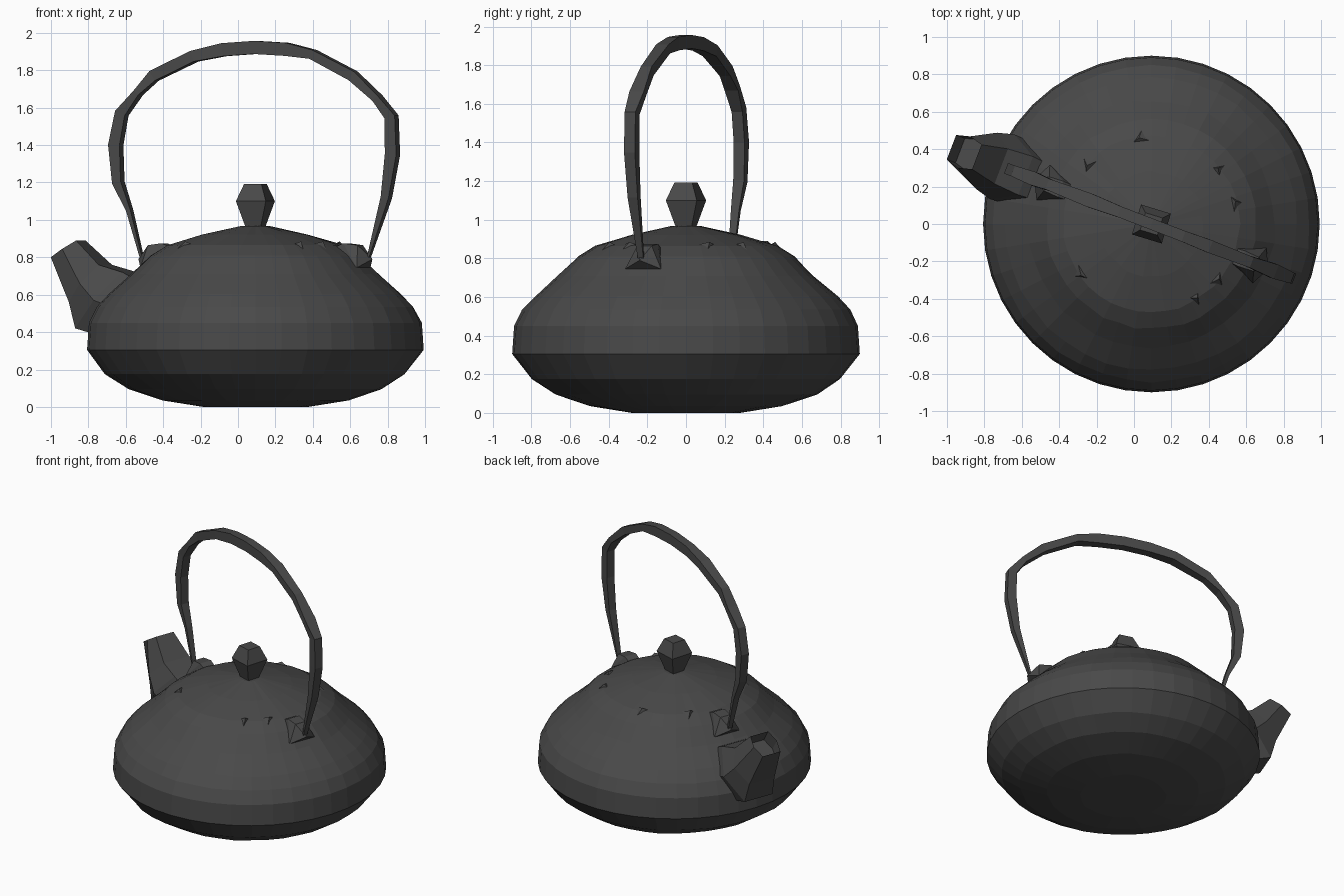
import bpy, bmesh, math, random
from mathutils import Vector, Matrix

random.seed(4)
cube = bpy.data.objects.get("Cube")
if cube:
    bpy.data.objects.remove(cube)

iron = bpy.data.materials.new("dark iron")
iron.use_nodes = True
COLOUR = (0.066, 0.066, 0.066, 1)
iron.diffuse_color = COLOUR
iron.node_tree.nodes["Principled BSDF"].inputs["Base Color"].default_value = COLOUR

# Local frame: centred on the body axis, +x toward the right hand lug
AXIS = Matrix.Translation((0.093, 0, 0))
TURNED = AXIS @ Matrix.Rotation(math.radians(-21), 4, "Z")


def finish(name, bm, frame=AXIS):
    bmesh.ops.recalc_face_normals(bm, faces=bm.faces)
    bm.transform(frame)
    mesh = bpy.data.meshes.new(name)
    bm.to_mesh(mesh)
    bm.free()
    mesh.materials.append(iron)
    obj = bpy.data.objects.new(name, mesh)
    bpy.context.collection.objects.link(obj)
    return obj


def loft(sections):
    """Join equal sized rings of points; returns the mesh and its two caps."""
    bm = bmesh.new()
    rings = [[bm.verts.new(p) for p in ring] for ring in sections]
    n = len(rings[0])
    for a, b in zip(rings, rings[1:]):
        for i in range(n):
            j = (i + 1) % n
            bm.faces.new((a[i], a[j], b[j], b[i]))
    return bm, bm.faces.new(rings[0]), bm.faces.new(rings[-1])


def lathe(profile, sides, start=0.0, wobble=0.0):
    rings = []
    for r, z in profile:
        ring = []
        for i in range(sides):
            a = start + math.tau * i / sides
            rr = r + random.uniform(-wobble, wobble) * (r < 0.88)
            ring.append((rr * math.cos(a), rr * math.sin(a), z))
        rings.append(ring)
    return loft(rings)[0]


def hull(points):
    bm = bmesh.new()
    for p in points:
        bm.verts.new(p)
    bmesh.ops.convex_hull(bm, input=bm.verts)
    return bm


# Squat hammered body
BODY = [(0.28, 0.0), (0.5, 0.035), (0.68, 0.095), (0.8, 0.175), (0.9, 0.305),
        (0.89, 0.45), (0.845, 0.535), (0.78, 0.605), (0.66, 0.71), (0.56, 0.81),
        (0.47, 0.865), (0.28, 0.922), (0.07, 0.968)]
finish("kettle_body", lathe(BODY, 40, wobble=0.006))

# Four sided lid knob
finish("lid_knob", lathe([(0.055, 0.95), (0.118, 1.1), (0.068, 1.193)], 4, math.radians(28)))


# Spout: six sided sections from the wall to the slanted mouth
def spout_section(outer, inner, half, narrow):
    o, i = Vector((-outer[0], 0, outer[1])), Vector((-inner[0], 0, inner[1]))
    m = o.lerp(i, 0.5)
    side = Vector((0, 1, 0))
    return [o - side * narrow, o + side * narrow, m + side * half,
            i + side * narrow, i - side * narrow, m - side * half]


spout, _, mouth = loft([
    spout_section((0.78, 0.36), (0.6, 0.66), 0.17, 0.1),
    spout_section((0.99, 0.42), (0.72, 0.72), 0.185, 0.11),
    spout_section((1.03, 0.56), (0.86, 0.76), 0.16, 0.1),
    spout_section((1.145, 0.8), (1.0, 0.89), 0.09, 0.07)])
bmesh.ops.inset_region(spout, faces=[mouth], thickness=0.015)
bmesh.ops.translate(spout, verts=mouth.verts, vec=(0.05, 0, -0.08))
finish("spout", spout, TURNED)

# Arched strap handle: position, height, radial thickness, width
ARCH = [(-0.645, 0.78, 0.012, 0.03), (-0.72, 1.05, 0.025, 0.045), (-0.785, 1.2, 0.05, 0.06),
        (-0.8, 1.4, 0.065, 0.06), (-0.765, 1.57, 0.06, 0.06), (-0.67, 1.68, 0.035, 0.075),
        (-0.58, 1.77, 0.06, 0.06), (-0.35, 1.875, 0.06, 0.075), (-0.18, 1.91, 0.07, 0.06),
        (0.0, 1.922, 0.07, 0.06), (0.18, 1.912, 0.07, 0.06), (0.33, 1.885, 0.05, 0.07),
        (0.56, 1.77, 0.055, 0.06), (0.7, 1.65, 0.04, 0.08), (0.78, 1.55, 0.06, 0.06),
        (0.785, 1.35, 0.065, 0.06), (0.75, 1.12, 0.045, 0.055), (0.65, 0.8, 0.012, 0.03)]
sections = []
for k, (s, z, thick, width) in enumerate(ARCH):
    before, after = ARCH[max(k - 1, 0)], ARCH[min(k + 1, len(ARCH) - 1)]
    t = Vector((after[0] - before[0], 0, after[1] - before[1])).normalized()
    out = Vector((-t.z, 0, t.x)) * thick / 2
    side = Vector((0, width / 2, 0))
    p = Vector((s, 0, z))
    sections.append([p + out + side, p + out - side, p - out - side, p - out + side])
finish("handle", loft(sections)[0], TURNED)

# Lugs that hold the handle
for name, d in (("left_lug", 1), ("right_lug", -1)):
    points = [(d * 0.67, 0, 0.79)]
    for w in (-1, 1):
        points += [(d * 0.44, w * 0.04, 0.84), (d * 0.62, w * 0.1, 0.745),
                   (d * 0.52, w * 0.045, 0.875), (d * 0.6, w * 0.04, 0.865)]
    finish(name, hull(points), TURNED)

# Broken slivers of the lid seam, lying along a ring
for k, degrees in enumerate((38, 12, 95, 135, 213, 300, 318)):
    a = math.radians(degrees)
    turn = AXIS @ Matrix.Rotation(a, 4, "Z")
    reach = random.uniform(0.04, 0.08)
    finish(f"lid_seam_{k + 1}", hull([(0.43, -reach, 0.86), (0.43, reach, 0.86),
                                      (0.52, 0, 0.825), (0.465, reach / 3, 0.885)]), turn)
